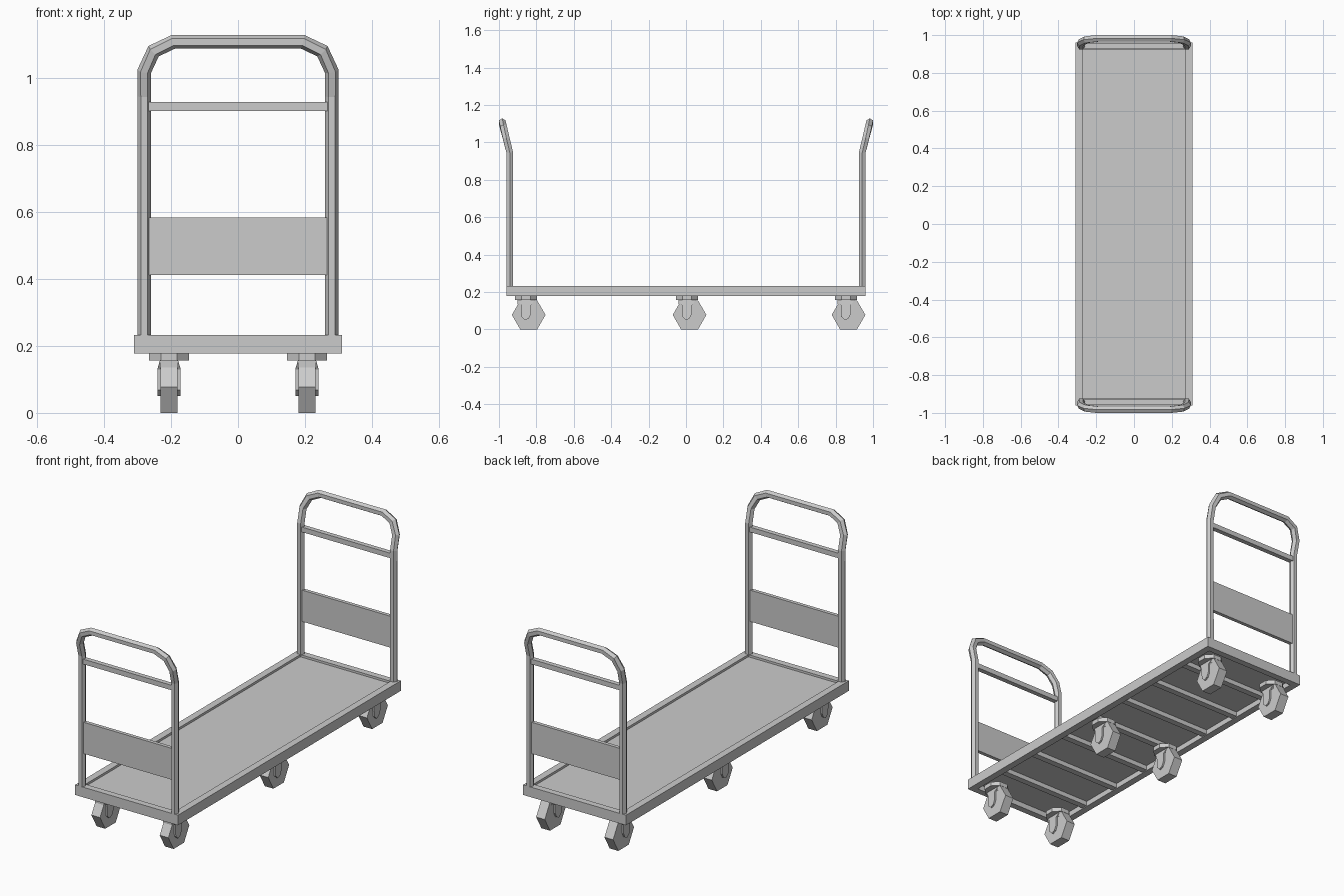
import bpy, bmesh, math
from mathutils import Vector

if "Cube" in bpy.data.objects:
    bpy.data.objects.remove(bpy.data.objects["Cube"], do_unlink=True)

GREY = (0.6, 0.6, 0.6, 1)
metal = bpy.data.materials.new("grey metal")
metal.use_nodes = True
metal.diffuse_color = GREY
bsdf = next(n for n in metal.node_tree.nodes if n.type == "BSDF_PRINCIPLED")
bsdf.inputs["Base Color"].default_value = GREY


def finish(name, bm):
    bmesh.ops.recalc_face_normals(bm, faces=bm.faces)
    mesh = bpy.data.meshes.new(name)
    bm.to_mesh(mesh)
    bm.free()
    mesh.materials.append(metal)
    obj = bpy.data.objects.new(name, mesh)
    bpy.context.collection.objects.link(obj)
    return obj


def box(name, x, y, z):
    """Box from (min, max) ranges."""
    bm = bmesh.new()
    bmesh.ops.create_cube(bm, size=1)
    for v in bm.verts:
        v.co = [(r[0] + r[1]) / 2 + c * (r[1] - r[0]) for c, r in zip(v.co, (x, y, z))]
    return finish(name, bm)


def loft(name, rings):
    """Skin a list of equal rings and cap both ends."""
    bm = bmesh.new()
    loops = [[bm.verts.new(p) for p in ring] for ring in rings]
    n = len(loops[0])
    for a, b in zip(loops, loops[1:]):
        for i in range(n):
            bm.faces.new((a[i], a[(i + 1) % n], b[(i + 1) % n], b[i]))
    bm.faces.new(loops[0])
    bm.faces.new(loops[-1])
    return finish(name, bm)


def polygon(sides, radius, turn=0):
    angles = [2 * math.pi * (i + turn) / sides for i in range(sides)]
    return [(radius * math.cos(a), radius * math.sin(a)) for a in angles]


def tube(name, path, radius):
    """Hexagonal tube with mitred bends along a path."""
    rings = []
    section = polygon(6, radius)
    for i, p in enumerate(path):
        before = (p - path[i - 1]).normalized() if i else None
        after = (path[i + 1] - p).normalized() if i < len(path) - 1 else None
        before, after = before or after, after or before
        along = (before + after).normalized()
        depth = Vector((0, 1, 0))
        depth = (depth - along * depth.dot(along)).normalized()
        across = along.cross(depth)
        mitre = 1 / max(along.dot(after), 0.5)
        rings.append([p + across * (u * mitre) + depth * v for u, v in section])
    return loft(name, rings)


# Deck: raised rim around a recessed panel, with cross beams underneath
RIM_Z = (0.178, 0.233)
for side, label in ((-1, "right"), (1, "left")):
    box(label + "_deck_rail", sorted((side * 0.31, side * 0.272)), (-0.96, 0.96), RIM_Z)
for end, label in ((-1, "front"), (1, "back")):
    box(label + "_deck_rail", (-0.272, 0.272), sorted((end * 0.96, end * 0.925)), RIM_Z)
box("deck_panel", (-0.272, 0.272), (-0.925, 0.925), (0.207, 0.221))
for i in range(7):
    y = (i - 3) * 0.24
    box("deck_beam", (-0.272, 0.272), (y - 0.017, y + 0.017), (0.182, 0.207))

# End handles: bent tube, crossbar and lower board
half = [(0.28, 0.225), (0.28, 0.945), (0.28, 1.02), (0.252, 1.08), (0.193, 1.108)]
outline = half + [(-x, z) for x, z in reversed(half)]
for end, label in ((-1, "front"), (1, "back")):
    path = [Vector((x, end * (0.942 + max(0, z - 0.945) * 0.25), z)) for x, z in outline]
    tube(label + "_handle_tube", path, 0.0205)
    for part, thick, z in (("crossbar", 0.013, (0.901, 0.928)), ("board", 0.01, (0.412, 0.583))):
        mid = end * 0.942
        box(label + "_handle_" + part, (-0.27, 0.27), (mid - thick, mid + thick), z)

# Casters: octagonal plate, crown, two fork arms and a six-sided wheel
arm = [(-0.045, 0.157), (0.045, 0.157), (0.027, 0.13), (0.027, 0.085),
       (0.015, 0.06), (-0.005, 0.05), (-0.025, 0.068), (-0.027, 0.13)]
for side, label in ((-1, "right"), (1, "left")):
    for row, y in (("front", -0.855), ("middle", 0.005), ("back", 0.855)):
        x = side * 0.206
        tag = row + "_" + label + "_caster_"
        disc = polygon(8, 0.064, 0.5)
        loft(tag + "plate", [[(x + u, y + v, z) for u, v in disc] for z in (0.157, 0.18)])
        box(tag + "crown", (x - 0.027, x + 0.027), (y - 0.045, y + 0.045), (0.135, 0.158))
        hexagon = polygon(6, 0.09)
        loft(tag + "wheel", [[(x + w, y + 0.014 + u, 0.078 + v) for u, v in hexagon]
                             for w in (-0.026, 0.026)])
        for s in (-1, 1):
            # The arms narrow towards the crown
            loft(tag + "fork_arm", [[(x + s * (w - (0.008 if z > 0.14 else 0)), y + u, z)
                                     for u, z in arm] for w in (0.025, 0.035)])
